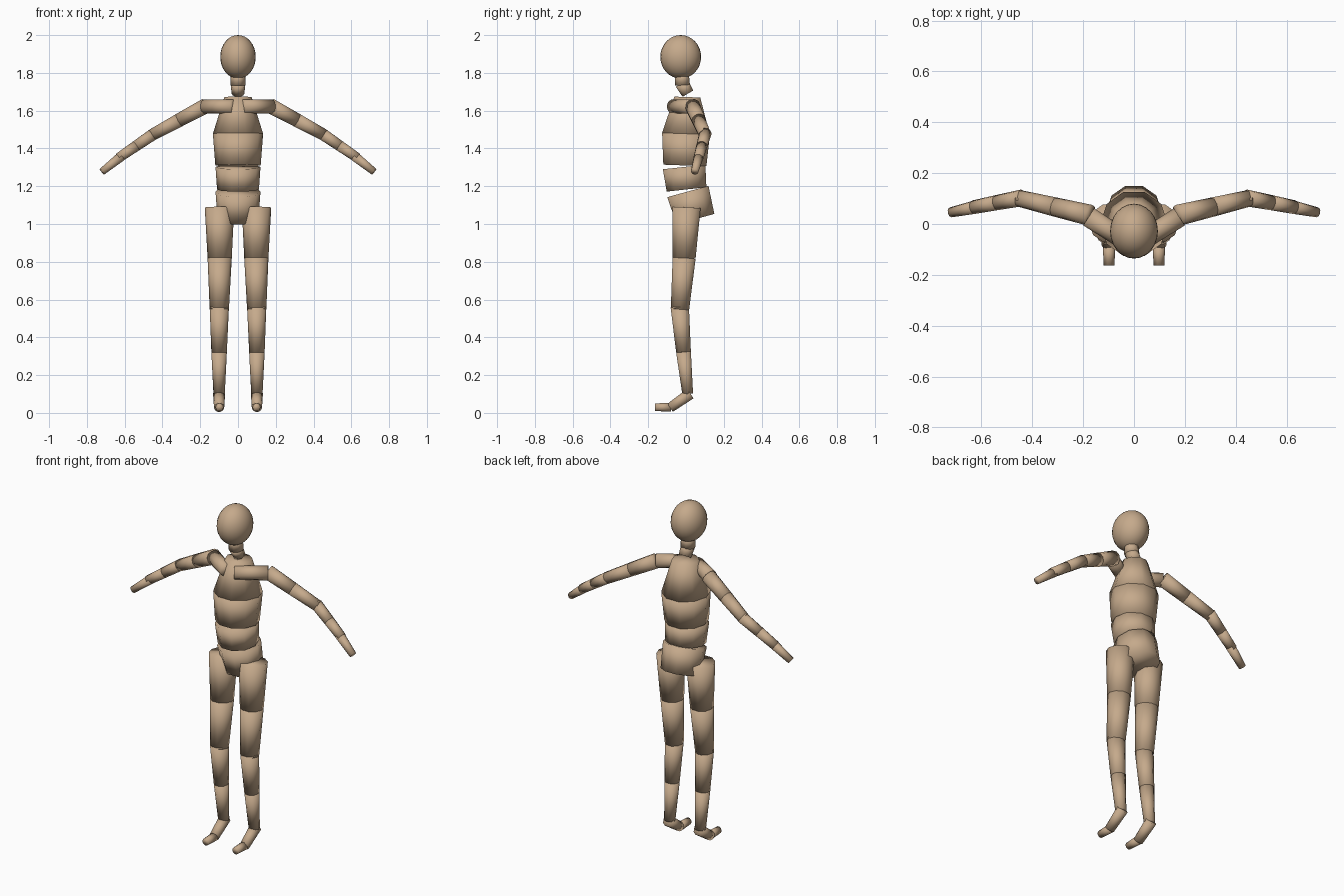
import bpy, bmesh, math
from mathutils import Vector, Matrix

if "Cube" in bpy.data.objects:
    bpy.data.objects.remove(bpy.data.objects["Cube"])

SIDES = 10
wood = bpy.data.materials.new("tan_wood")
wood.diffuse_color = (0.56, 0.40, 0.26, 1)
wood.use_nodes = True
wood.node_tree.nodes["Principled BSDF"].inputs["Base Color"].default_value = wood.diffuse_color


def finish(name, bm):
    """Turn a bmesh into a smooth shaded object of the single wood colour."""
    bmesh.ops.recalc_face_normals(bm, faces=bm.faces)
    for f in bm.faces:
        f.smooth = True
    mesh = bpy.data.meshes.new(name)
    bm.to_mesh(mesh)
    bm.free()
    mesh.materials.append(wood)
    obj = bpy.data.objects.new(name, mesh)
    bpy.context.collection.objects.link(obj)
    return obj


def segment(name, p0, p1, r0, r1):
    """Capped, tapered ten-sided peg from p0 to p1."""
    p0, p1 = Vector(p0), Vector(p1)
    axis = (p1 - p0).normalized()
    ref = Vector((0, 1, 0)) if abs(axis.x) > 0.7 else Vector((1, 0, 0))
    u = (ref - axis * ref.dot(axis)).normalized()
    v = axis.cross(u)
    bm = bmesh.new()
    rings = []
    for p, r in ((p0, r0), (p1, r1)):
        angles = [2 * math.pi * i / SIDES for i in range(SIDES)]
        rings.append([bm.verts.new(p + (u * math.cos(a) + v * math.sin(a)) * r) for a in angles])
    for i in range(SIDES):
        j = (i + 1) % SIDES
        bm.faces.new((rings[0][i], rings[0][j], rings[1][j], rings[1][i]))
    bm.faces.new(rings[0])
    bm.faces.new(rings[1])
    return finish(name, bm)


# head
bm = bmesh.new()
bmesh.ops.create_uvsphere(bm, u_segments=24, v_segments=16, radius=1.0)
bmesh.ops.transform(bm, verts=bm.verts, matrix=Matrix.Translation((0, -0.028, 1.885))
                    @ Matrix.Diagonal((0.094, 0.108, 0.115, 1)))
finish("head", bm)

# neck and torso, top to bottom: name, start (y, z), end (y, z), radii
trunk = [
    ("upper_neck", (-0.022, 1.80), (-0.018, 1.735), 0.038, 0.041),
    ("lower_neck", (-0.022, 1.745), (0.010, 1.69), 0.039, 0.034),
    ("upper_chest", (0.007, 1.672), (0.000, 1.478), 0.072, 0.133),
    ("lower_chest", (0.000, 1.478), (-0.006, 1.31), 0.133, 0.120),
    ("abdomen", (-0.010, 1.302), (0.003, 1.183), 0.119, 0.111),
    ("pelvis", (0.010, 1.172), (0.050, 1.026), 0.119, 0.109),
]
for name, a, b, r0, r1 in trunk:
    segment(name, (0, *a), (0, *b), r0, r1)

# limb segments on the +x side: name, start, end, radii
limbs = [
    ("clavicle", (0.025, -0.070, 1.622), (0.178, 0.028, 1.622), 0.038, 0.040),
    ("upper_arm_top", (0.172, 0.034, 1.625), (0.311, 0.067, 1.550), 0.042, 0.038),
    ("upper_arm_bottom", (0.311, 0.067, 1.550), (0.452, 0.101, 1.473), 0.038, 0.033),
    ("forearm_top", (0.440, 0.103, 1.481), (0.540, 0.084, 1.413), 0.033, 0.030),
    ("forearm_bottom", (0.540, 0.084, 1.413), (0.632, 0.066, 1.350), 0.030, 0.027),
    ("hand", (0.618, 0.068, 1.358), (0.720, 0.046, 1.277), 0.027, 0.020),
    ("thigh_top", (0.098, 0.003, 1.088), (0.097, -0.010, 0.82), 0.078, 0.064),
    ("thigh_bottom", (0.097, -0.010, 0.82), (0.099, -0.032, 0.548), 0.064, 0.051),
    ("shin_top", (0.099, -0.033, 0.562), (0.100, -0.013, 0.322), 0.051, 0.041),
    ("shin_bottom", (0.100, -0.013, 0.322), (0.100, 0.009, 0.100), 0.041, 0.030),
    ("foot", (0.100, 0.023, 0.102), (0.100, -0.084, 0.027), 0.032, 0.027),
    ("toe", (0.098, -0.080, 0.030), (0.098, -0.163, 0.030), 0.025, 0.021),
]
for side, sx in (("left", 1), ("right", -1)):
    for name, a, b, r0, r1 in limbs:
        segment(f"{side}_{name}", (a[0] * sx, a[1], a[2]), (b[0] * sx, b[1], b[2]), r0, r1)
